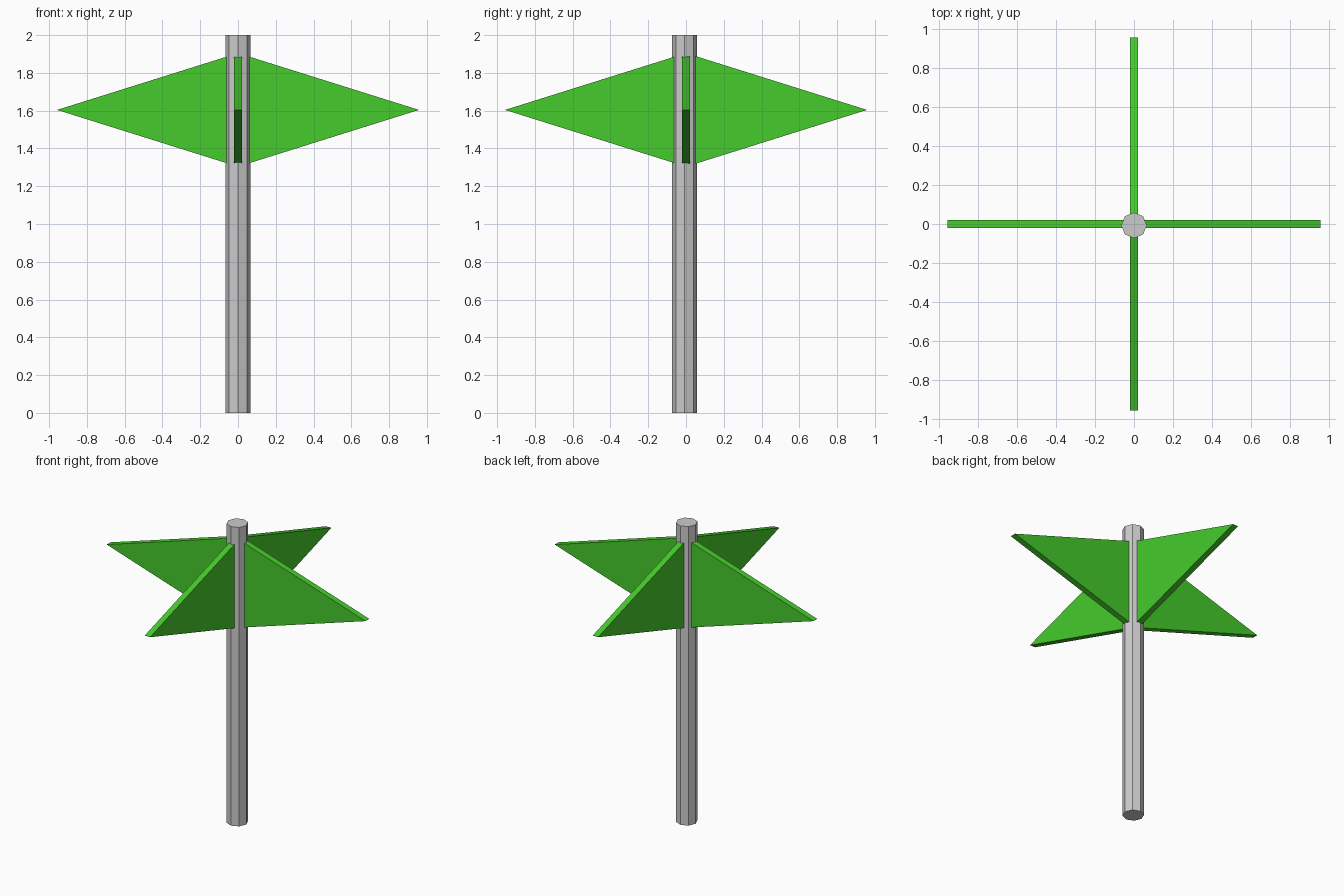
import bpy, bmesh, math
from mathutils import Matrix

if "Cube" in bpy.data.objects:
    bpy.data.objects.remove(bpy.data.objects["Cube"])

# Octagonal pole, corners pointing along the axes
bpy.ops.mesh.primitive_cylinder_add(vertices=8, radius=0.066, depth=2, location=(0, -0.007, 1))
bpy.context.object.name = "pole"

green = bpy.data.materials.new("green")
green.diffuse_color = (0.06, 0.6, 0.025, 1)
green.use_nodes = True
green.node_tree.nodes["Principled BSDF"].inputs["Base Color"].default_value = green.diffuse_color


def make_blade(name, angle):
    """Triangular plate pointing outwards from the pole."""
    bm = bmesh.new()
    profile = [(0.05, 1.319), (0.958, 1.604), (0.05, 1.889)]
    face = bm.faces.new([bm.verts.new((x, -0.02, z)) for x, z in profile])
    ext = bmesh.ops.extrude_face_region(bm, geom=[face])
    new_verts = [v for v in ext["geom"] if isinstance(v, bmesh.types.BMVert)]
    bmesh.ops.translate(bm, vec=(0, 0.04, 0), verts=new_verts)
    bmesh.ops.recalc_face_normals(bm, faces=bm.faces)
    bm.transform(Matrix.Rotation(angle, 4, 'Z'))
    mesh = bpy.data.meshes.new(name)
    bm.to_mesh(mesh)
    bm.free()
    mesh.materials.append(green)
    bpy.context.collection.objects.link(bpy.data.objects.new(name, mesh))


# Four blades around the pole
for i, side in enumerate(("right", "back", "left", "front")):
    make_blade(side + "_blade", i * math.pi / 2)
